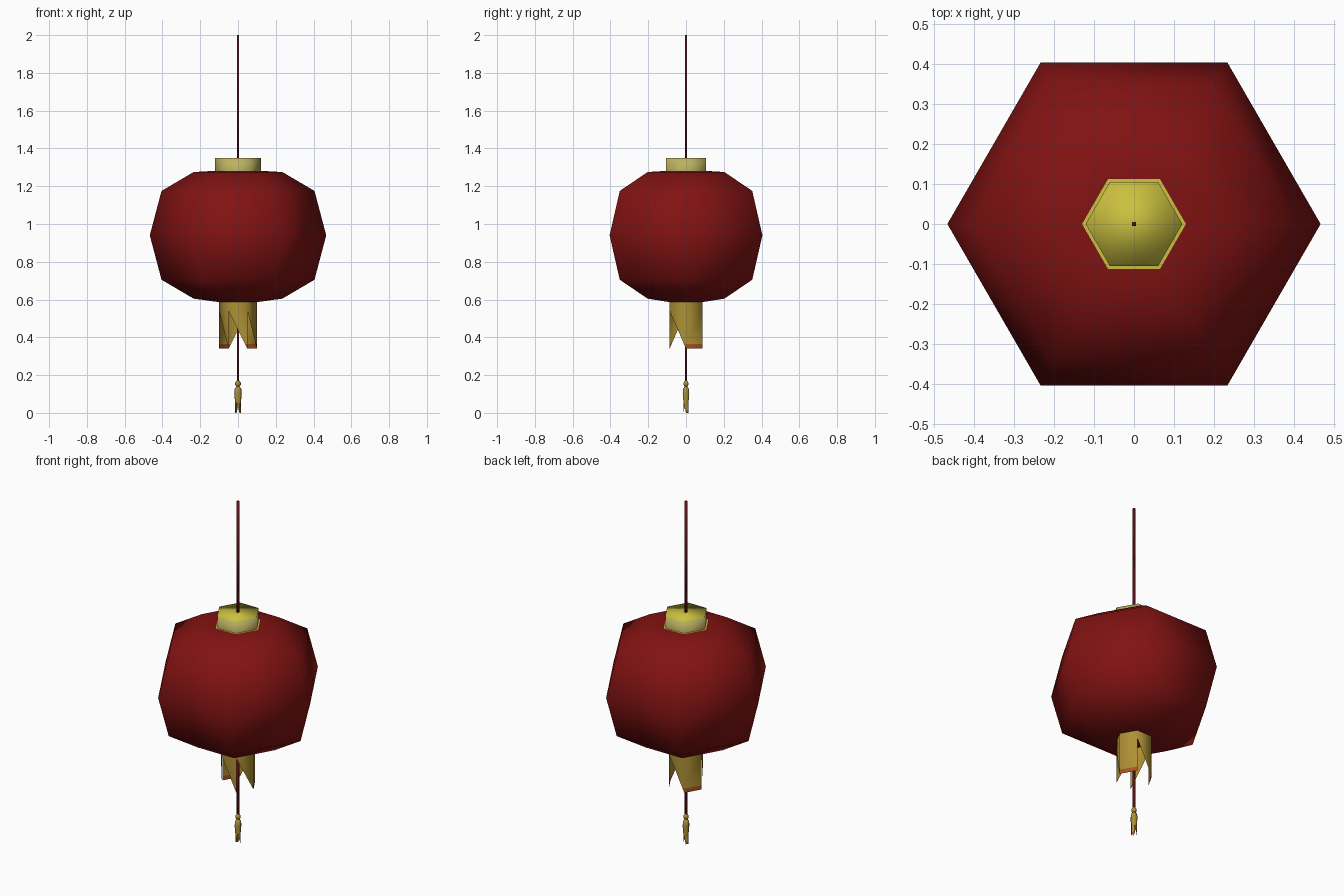
import bpy, bmesh, math

if "Cube" in bpy.data.objects:
    bpy.data.objects.remove(bpy.data.objects["Cube"])


def mat(name, rgb):
    m = bpy.data.materials.new(name)
    m.diffuse_color = (*rgb, 1)
    m.use_nodes = True
    m.node_tree.nodes["Principled BSDF"].inputs["Base Color"].default_value = m.diffuse_color
    return m


RED = mat("lantern red", (0.22, 0.006, 0.006))
GOLD = mat("bright gold", (0.60, 0.53, 0.05))
PALE = mat("pale gold", (0.50, 0.44, 0.12))
AMBER = mat("amber gold", (0.42, 0.28, 0.035))
ORANGE = mat("burnt orange", (0.40, 0.09, 0.015))
CORD = mat("cord red", (0.15, 0.006, 0.01))


def lathe(name, profile, mats, rule=None, n=6, turn=0.0, fringe=None, caps=(True, True), cut=None):
    """Rings of (radius, z) from bottom to top. fringe=(z, whole_sides) hangs
    a fringe below the lowest ring: whole sides are quads, others one-sided points."""
    bm = bmesh.new()

    def ring(r, z):
        return [bm.verts.new((r * math.cos(turn + 2 * math.pi * i / n),
                              r * math.sin(turn + 2 * math.pi * i / n), z)) for i in range(n)]
    rings = [ring(r, z) for r, z in profile]
    for a, b in zip(rings, rings[1:]):
        for i in range(n):
            j = (i + 1) % n
            bm.faces.new((a[i], a[j], b[j], b[i]))
    if caps[0]:
        bm.faces.new(rings[0][::-1])
    if caps[1]:
        bm.faces.new(rings[-1])
    if fringe:
        z, whole = fringe
        top, low = rings[0], ring(profile[0][0], z)
        for i in range(n):
            j = (i + 1) % n
            if i in whole:
                bm.faces.new((low[i], low[j], top[j], top[i]))
            else:
                bm.faces.new((low[j], top[j], top[i]))
        loose = [v for v in bm.verts if not v.link_faces]
        bmesh.ops.delete(bm, geom=loose, context='VERTS')
    if cut is not None:
        bmesh.ops.bisect_plane(bm, geom=bm.verts[:] + bm.edges[:] + bm.faces[:],
                               plane_co=(0, 0, cut), plane_no=(0, 0, 1))
    bm.normal_update()
    for f in bm.faces:
        f.smooth = True
        if rule:
            f.material_index = rule(f)
    me = bpy.data.meshes.new(name)
    bm.to_mesh(me)
    bm.free()
    for m in mats:
        me.materials.append(m)
    ob = bpy.data.objects.new(name, me)
    bpy.context.collection.objects.link(ob)
    return ob


# Six-sided paper body, with a thin gold border around the cap
lathe("lantern_body",
      [(0.09, 0.585), (0.235, 0.605), (0.405, 0.705), (0.467, 0.94),
       (0.405, 1.175), (0.235, 1.275), (0.13, 1.281), (0.11, 1.282)],
      [RED, GOLD], lambda f: 1 if f.calc_center_median().z > 1.279 else 0)

# Gold cap on top
lathe("top_cap", [(0.121, 1.278), (0.121, 1.35)], [PALE, GOLD],
      lambda f: 1 if f.normal.z > 0.5 else 0, caps=(False, True))

# Sleeve below with pointed fringe, two back sides left whole
lathe("bottom_sleeve", [(0.1, 0.54), (0.1, 0.60)], [AMBER, ORANGE],
      lambda f: 1 if f.calc_center_median().z < 0.365 else 0,
      fringe=(0.34, (0, 2)), caps=(False, False), cut=0.365)

# Square cords above and below
for name, z0, z1 in (("hanging_cord", 1.34, 2.0), ("tassel_cord", 0.16, 0.6)):
    lathe(name, [(0.0075, z0), (0.0075, z1)], [CORD], n=4, turn=math.pi / 4)

# Tassel knot and fringed tassel
lathe("tassel_knot", [(0.007, 0.138), (0.015, 0.148), (0.015, 0.16), (0.007, 0.171)], [AMBER])
lathe("tassel", [(0.016, 0.06), (0.020, 0.105), (0.017, 0.128), (0.008, 0.14)],
      [AMBER, ORANGE], lambda f: 1 if f.calc_center_median().z < 0.015 else 0,
      fringe=(0.0, (0, 2)), caps=(False, True), cut=0.015)
